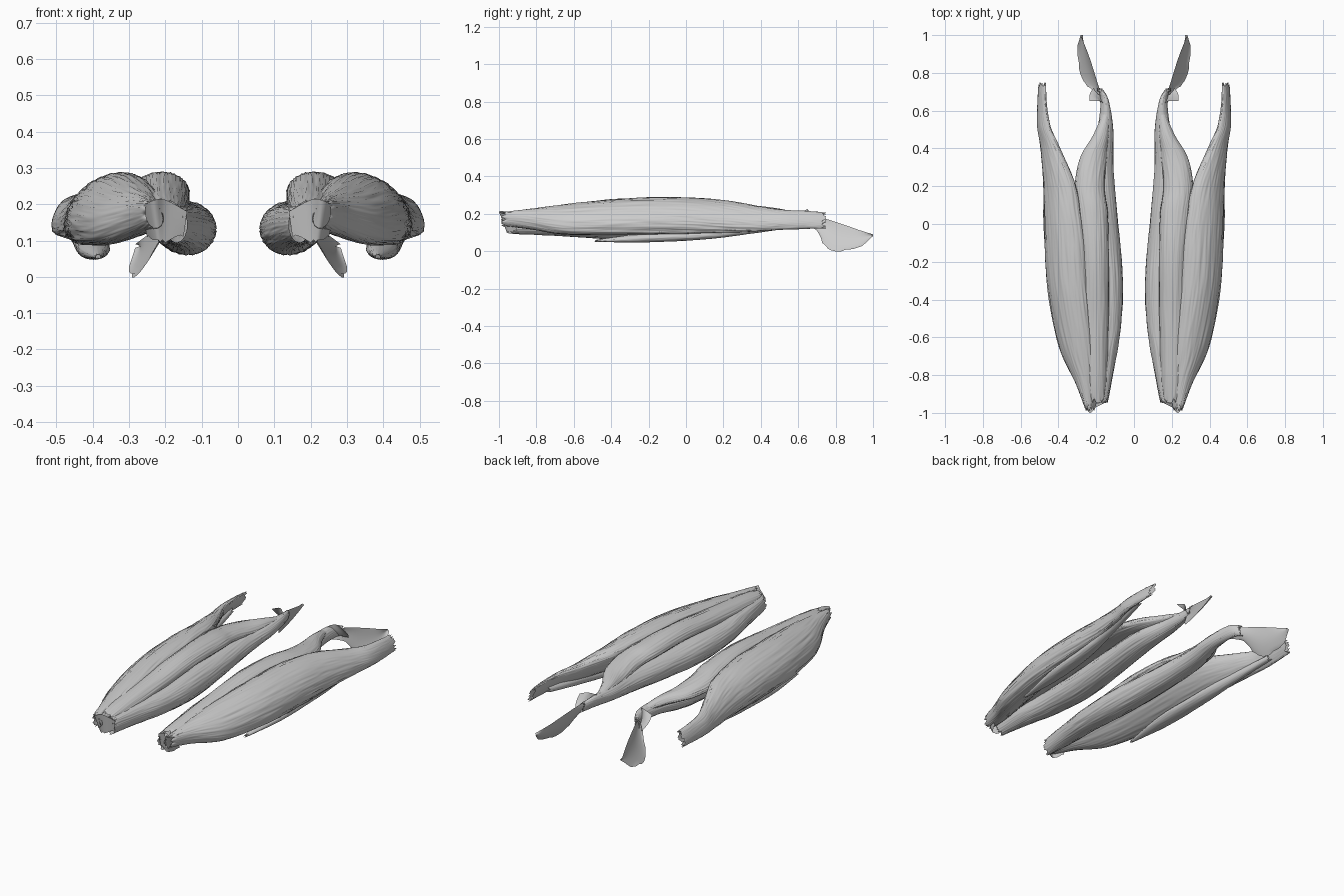
import bpy, bmesh, math, random
from mathutils import Vector, noise

if "Cube" in bpy.data.objects:
    bpy.data.objects.remove(bpy.data.objects["Cube"])

random.seed(4)


def spline(rows, t):
    """Catmull-Rom through tuples, t in 0..1"""
    n = len(rows) - 1
    i = min(int(t * n), n - 1)
    f = t * n - i
    p = [rows[min(max(k, 0), n)] for k in (i - 1, i, i + 1, i + 2)]
    return [0.5 * (2 * b + (c - a) * f + (2 * a - 5 * b + 4 * c - d) * f * f
                   + (3 * b - a - 3 * c + d) * f ** 3) for a, b, c, d in zip(*p)]


def finish(name, grid, closed):
    """Skin a grid of points, mirror it to the other leg, smooth it"""
    bm = bmesh.new()
    vs = [[bm.verts.new(p) for p in row] for row in grid]
    n = len(vs[0])
    for a, b in zip(vs, vs[1:]):
        for j in range(n if closed else n - 1):
            k = (j + 1) % n
            bm.faces.new((a[j], a[k], b[k], b[j]))
    bmesh.ops.recalc_face_normals(bm, faces=bm.faces)
    me = bpy.data.meshes.new(name)
    bm.to_mesh(me)
    bm.free()
    ob = bpy.data.objects.new(name, me)
    bpy.context.collection.objects.link(ob)
    for f in me.polygons:
        f.use_smooth = True
    ob.modifiers.new("other_leg", 'MIRROR')
    return ob


def muscle(name, stations, under=1.0, rows=100, cols=120, twist=0.5):
    """Loft (y, x, z, half width, half height, roll); under flattens the deep side"""
    grid = []
    for i in range(rows + 1):
        t = i / rows
        y, cx, cz, hw, hh, roll = spline(stations, t)
        ring = []
        for j in range(cols):
            a = math.tau * j / cols
            # fine ridges running along the fibres
            q = a + twist * t
            fib = noise.noise(Vector((math.cos(q) * 9, math.sin(q) * 9, t * 6)))
            fine = noise.noise(Vector((math.cos(q) * 22, math.sin(q) * 22, t * 14)))
            k = 1 + 0.03 * fib + 0.035 * fine
            u, v = hw * k * math.cos(a), hh * k * math.sin(a)
            if v < 0:
                v *= under
            # ragged cut ends
            rag = abs(noise.noise(Vector((math.cos(a) * 2, math.sin(a) * 2, 3))))
            y2 = y + 0.06 * rag * (max(0, 1 - t * 25) - max(0, 1 - (1 - t) * 25))
            ring.append((cx + u * math.cos(roll) + v * math.sin(roll), y2,
                         cz - u * math.sin(roll) + v * math.cos(roll)))
        grid.append(ring)
    return finish(name, grid, True)


def sheet(name, upper, lower, bow, rows=24, cols=8):
    """Thin tendon sheet between two edge curves"""
    grid = []
    for i in range(rows + 1):
        a, b = Vector(spline(upper, i / rows)), Vector(spline(lower, i / rows))
        ring = []
        for j in range(cols + 1):
            s = j / cols
            p = a.lerp(b, s)
            p.x += bow * math.sin(math.pi * s)
            if j == cols and 0 < i < rows:
                p += (a - b) * random.uniform(0, 0.12)
            ring.append(p)
        grid.append(ring)
    return finish(name, grid, False)


# outer hamstring, long head
muscle("outer_long_head", [
    (-.99, .23, .165, .022, .045, .3), (-.85, .25, .165, .055, .06, .5),
    (-.65, .30, .165, .105, .075, .6), (-.35, .345, .178, .125, .086, .65),
    (-.05, .365, .185, .125, .085, .7), (.2, .39, .182, .108, .066, .8),
    (.4, .44, .172, .075, .042, .95), (.52, .475, .168, .058, .03, 1.1),
    (.65, .485, .167, .05, .02, 1.2), (.75, .484, .165, .045, .014, 1.2)], under=.7)

# outer hamstring, short head lying underneath
muscle("outer_short_head", [
    (-.49, .385, .055, .006, .005, .2), (-.2, .395, .073, .042, .025, .1),
    (.1, .41, .09, .04, .026, .2), (.35, .44, .12, .026, .026, .5),
    (.62, .48, .15, .016, .02, 1.0)], cols=60)

# middle strap muscle on the surface
muscle("middle_strap", [
    (-.95, .20, .165, .048, .045, 0), (-.8, .205, .18, .063, .05, 0),
    (-.5, .205, .207, .07, .052, 0), (-.2, .207, .232, .073, .056, 0),
    (.05, .22, .228, .08, .055, 0), (.2, .235, .215, .078, .05, 0),
    (.35, .215, .20, .07, .045, -.1), (.48, .172, .195, .04, .035, -.2),
    (.6, .15, .185, .018, .022, -.3), (.7, .172, .17, .01, .02, -.3)], under=.45, twist=.1)

# inner deep muscle
muscle("inner_deep_muscle", [
    (-.95, .17, .145, .03, .05, 0), (-.75, .158, .143, .055, .057, -.1),
    (-.55, .14, .138, .07, .064, -.2), (-.3, .14, .134, .08, .074, -.2),
    (0, .16, .14, .076, .068, -.2), (.3, .175, .155, .066, .054, -.2),
    (.5, .152, .17, .042, .04, -.3), (.65, .155, .175, .02, .036, -.3),
    (.72, .182, .16, .012, .03, -.2)])

# twisted sheet tendon reaching the shin
sheet("shin_tendon",
      [(.145, .58, .20), (.185, .72, .18), (.225, .85, .14), (.25, .92, .115), (.283, 1.0, .09)],
      [(.15, .58, .15), (.20, .68, .12), (.27, .755, .01), (.305, .90, .003), (.283, 1.0, .08)], -.012)

# short flap where the inner tendon ends
sheet("inner_tendon_flap",
      [(.14, .62, .21), (.18, .65, .225), (.235, .65, .205)],
      [(.15, .66, .15), (.19, .69, .14), (.215, .72, .13)], .01, rows=10, cols=5)

# flared membrane at the upper cut end
sheet("upper_end_membrane",
      [(.14, -.94, .18), (.20, -.97, .212), (.235, -1.0, .21), (.27, -.94, .19)],
      [(.15, -.93, .11), (.20, -.95, .09), (.225, -.95, .09), (.25, -.90, .11)], .0, rows=12, cols=5)
